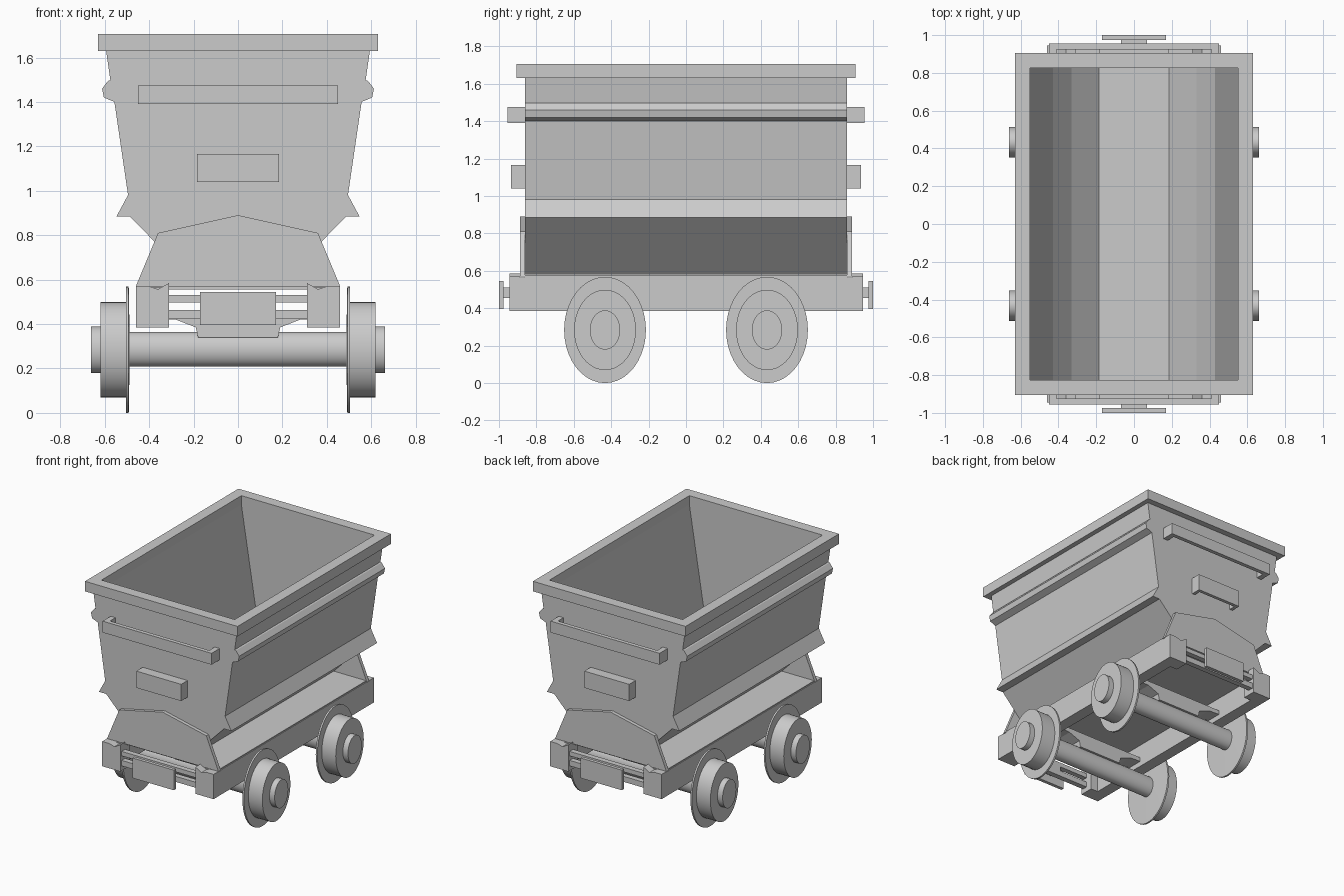
import bpy, bmesh, math
from mathutils import Vector

if "Cube" in bpy.data.objects:
    bpy.data.objects.remove(bpy.data.objects["Cube"])

steel = bpy.data.materials.new("grey steel")
steel.diffuse_color = (0.6, 0.6, 0.6, 1)
steel.use_nodes = True
steel.node_tree.nodes["Principled BSDF"].inputs["Base Color"].default_value = steel.diffuse_color


def finish(bm, name, smooth=False):
    bmesh.ops.recalc_face_normals(bm, faces=bm.faces)
    me = bpy.data.meshes.new(name)
    bm.to_mesh(me)
    bm.free()
    me.materials.append(steel)
    if smooth:
        me.polygons.foreach_set("use_smooth", [True] * len(me.polygons))
    ob = bpy.data.objects.new(name, me)
    bpy.context.collection.objects.link(ob)
    return ob


def add_prism(bm, pts, y0, y1):
    """Extrude an x-z outline from y0 to y1."""
    face = bm.faces.new([bm.verts.new((x, y0, z)) for x, z in pts])
    out = bmesh.ops.extrude_face_region(bm, geom=[face])
    verts = [v for v in out["geom"] if isinstance(v, bmesh.types.BMVert)]
    bmesh.ops.translate(bm, verts=verts, vec=(0, y1 - y0, 0))


def prism(name, *parts):
    bm = bmesh.new()
    for pts, y0, y1 in parts:
        add_prism(bm, pts, y0, y1)
    return finish(bm, name)


def rect(x0, x1, z0, z1):
    return [(x0, z0), (x1, z0), (x1, z1), (x0, z1)]


def flip(pts):
    return [(-x, z) for x, z in reversed(pts)]


def both(half):
    """Close a half outline with its mirror image."""
    return half + flip(half)


def lathe_x(name, profile, y, z, side=1, squash=0.77, n=40):
    """Revolve (x, radius) rings about the x axis, narrowed along y."""
    bm = bmesh.new()
    rings = []
    for x, r in profile:
        rings.append([bm.verts.new((side * x,
                                    y + squash * r * math.cos(2 * math.pi * i / n),
                                    z + r * math.sin(2 * math.pi * i / n)))
                      for i in range(n)])
    for a, b in zip(rings, rings[1:]):
        for i in range(n):
            j = (i + 1) % n
            bm.faces.new((a[i], a[j], b[j], b[i]))
    bm.faces.new(rings[0])
    bm.faces.new(rings[-1])
    ob = finish(bm, name)
    bpy.context.view_layer.objects.active = ob
    ob.select_set(True)
    bpy.ops.object.shade_smooth_by_angle(angle=math.radians(40))
    ob.select_set(False)
    return ob


# Hopper: U-shaped shell plus end walls
outer = [(0.595, 1.64), (0.575, 1.5), (0.558, 1.41), (0.495, 0.98),
         (0.487, 0.885), (0.19, 0.58)]
inner = [(0.55, 1.64), (0.43, 0.89), (0.33, 0.75), (0.185, 0.61)]
prism("hopper_shell", (both(outer) + both(inner)[::-1], -0.84, 0.84))
prism("hopper_end_walls", *[(both(outer), s * 0.825, s * 0.86) for s in (-1, 1)])

# Rim around the opening
prism("hopper_rim",
      *[(rect(-0.63, 0.63, 1.63, 1.705), s * 0.825, s * 0.905) for s in (-1, 1)],
      (rect(0.55, 0.63, 1.63, 1.705), -0.825, 0.825),
      (rect(-0.63, -0.55, 1.63, 1.705), -0.825, 0.825))

# Side ribs and drip flaps
rib = [(0.57, 1.5), (0.585, 1.495), (0.612, 1.46), (0.604, 1.42), (0.556, 1.4)]
flap = [(0.493, 0.985), (0.547, 0.885), (0.48, 0.885)]
for label, f in (("left", flip), ("right", list)):
    prism(label + "_side_rib", (f(rib), -0.86, 0.86))
    prism(label + "_drip_flap", (f(flap), -0.86, 0.86))

for label, s in (("front", -1), ("back", 1)):
    # Long handle rail and short bracket on each end
    prism(label + "_handle_rail",
          (rect(-0.45, 0.45, 1.39, 1.475), s * 0.925, s * 0.955),
          (rect(-0.45, -0.41, 1.39, 1.475), s * 0.85, s * 0.925),
          (rect(0.41, 0.45, 1.39, 1.475), s * 0.85, s * 0.925))
    prism(label + "_bracket",
          (rect(-0.185, 0.185, 1.04, 1.165), s * 0.91, s * 0.935),
          (rect(-0.185, 0.185, 1.14, 1.165), s * 0.85, s * 0.91),
          (rect(-0.185, -0.16, 1.04, 1.14), s * 0.85, s * 0.91),
          (rect(0.16, 0.185, 1.04, 1.14), s * 0.85, s * 0.91))
    # Cradle plate carrying the hopper
    cradle = [(0, 0.89), (0.36, 0.81), (0.46, 0.57), (-0.46, 0.57), (-0.36, 0.81)]
    prism(label + "_cradle", (cradle, s * 0.862, s * 0.888))
    # Corner blocks and cross bars of the frame
    block = [(0.46, 0.385), (0.46, 0.57), (0.40, 0.57), (0.36, 0.557),
             (0.31, 0.585), (0.31, 0.53), (0.31, 0.385)]
    prism(label + "_corner_blocks",
          (block, s * 0.888, s * 0.945), (flip(block), s * 0.888, s * 0.945),
          (rect(0.31, 0.46, 0.385, 0.565), s * 0.84, s * 0.888),
          (rect(-0.46, -0.31, 0.385, 0.565), s * 0.84, s * 0.888))
    prism(label + "_cross_bars",
          (rect(-0.31, 0.31, 0.497, 0.53), s * 0.89, s * 0.93),
          (rect(-0.31, 0.31, 0.422, 0.463), s * 0.89, s * 0.93))
    # Buffer plate on a stem
    prism(label + "_buffer",
          (rect(-0.17, 0.17, 0.395, 0.545), s * 0.975, s * 1.0),
          (rect(-0.07, 0.07, 0.455, 0.51), s * 0.89, s * 0.975))

# Side beams and deck
prism("side_beams",
      (rect(0.37, 0.46, 0.385, 0.57), -0.86, 0.86),
      (rect(-0.46, -0.37, 0.385, 0.57), -0.86, 0.86))
prism("deck", (rect(-0.455, 0.455, 0.555, 0.578), -0.865, 0.865))

# Axles, axle supports and wheels
wheel = [(0.488, 0.07), (0.492, 0.284), (0.505, 0.284), (0.505, 0.215),
         (0.62, 0.215), (0.62, 0.105), (0.662, 0.105)]
support = both([(0.38, 0.455), (0.38, 0.425), (0.28, 0.42), (0.19, 0.385), (0.18, 0.34)])
for label, y in (("front", -0.433), ("back", 0.433)):
    lathe_x(label + "_axle", [(-0.49, 0.078), (0.49, 0.078)], y, 0.286)
    prism(label + "_axle_support", (support, y - 0.06, y + 0.06))
    for side_name, side in (("left", -1), ("right", 1)):
        lathe_x(label + "_" + side_name + "_wheel", wheel, y, 0.284, side)
